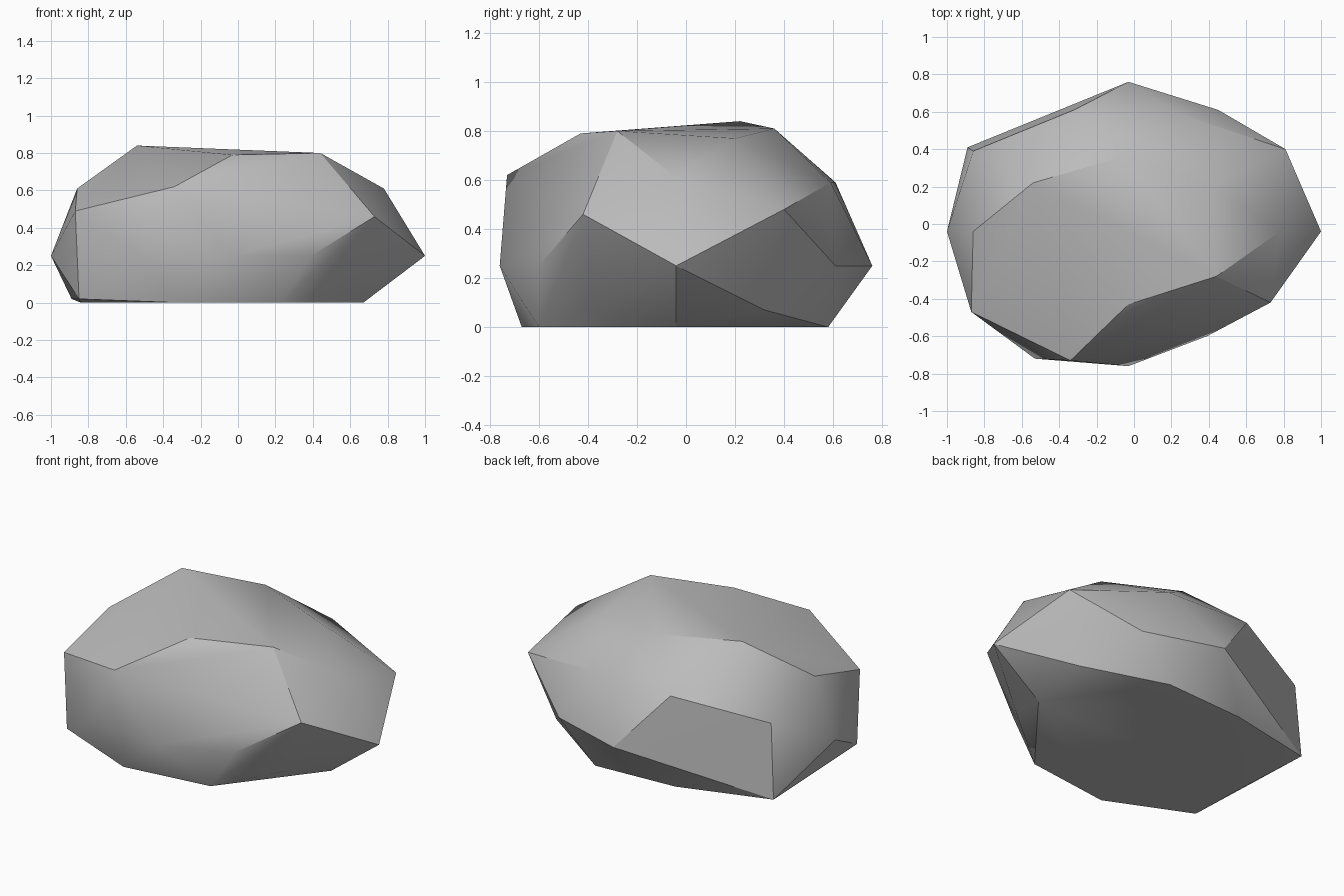
import bpy
import bmesh
import math
from mathutils import Vector

default_cube = bpy.data.objects.get("Cube")
if default_cube:
    bpy.data.objects.remove(default_cube, do_unlink=True)


def make_material(name, colour):
    """Plain single-colour stone material."""
    material = bpy.data.materials.new(name)
    material.use_nodes = True
    material.diffuse_color = colour
    shader = material.node_tree.nodes["Principled BSDF"]
    shader.inputs["Base Color"].default_value = colour
    shader.inputs["Roughness"].default_value = 0.9
    return material


def make_boulder(name, rings, material):
    """Wrap a faceted skin around rings of corner points (in hundredths)."""
    mesh = bpy.data.meshes.new(name)
    bm = bmesh.new()
    for ring in rings:
        for corner in ring:
            bm.verts.new(Vector(corner) / 100)
    hull = bmesh.ops.convex_hull(bm, input=bm.verts[:])
    loose = {v for v in hull["geom_interior"] + hull["geom_unused"]
             if isinstance(v, bmesh.types.BMVert)}
    bmesh.ops.delete(bm, geom=list(loose), context="VERTS")
    bmesh.ops.recalc_face_normals(bm, faces=bm.faces[:])
    bm.to_mesh(mesh)
    bm.free()
    mesh.materials.append(material)
    boulder = bpy.data.objects.new(name, mesh)
    bpy.context.collection.objects.link(boulder)
    return boulder


# Broad, gently sloping top
crown = [(-54, 22, 84), (-6, 36, 81), (41, 20, 77), (44, -28, 80), (-3, -43, 79)]

# Chipped corners below the top
shoulder = [
    (-34, -73, 62), (-87, -47, 49), (-86, -4, 61), (-86, 39, 48),
    (-32, 61, 59), (24, 59, 59), (81, 40, 48), (78, -4, 61), (73, -42, 46),
]

# Widest outline
girdle = [
    (-100, -4, 25), (-3, 76, 25), (45, 61, 25), (100, -4, 25),
    (39, -60, 25), (-3, -76, 25), (-53, -72, 25),
]

# Undercut corners and flat resting face
foot = [
    (-85, -47, 2), (-84, -4, 0), (-89, 41, 2), (-31, 55, 0), (22, 58, 0),
    (67, 32, 7), (67, -4, 0), (57, -35, 9), (23, -60, 0), (-32, -67, 0),
]

stone_grey = make_material("stone_grey", (0.5, 0.5, 0.5, 1))
boulder = make_boulder("boulder", [crown, shoulder, girdle, foot], stone_grey)

# Soft shading across shallow facets, crisp edges on the chips
bpy.ops.object.select_all(action="DESELECT")
boulder.select_set(True)
bpy.context.view_layer.objects.active = boulder
bpy.ops.object.shade_smooth_by_angle(angle=math.radians(30))
